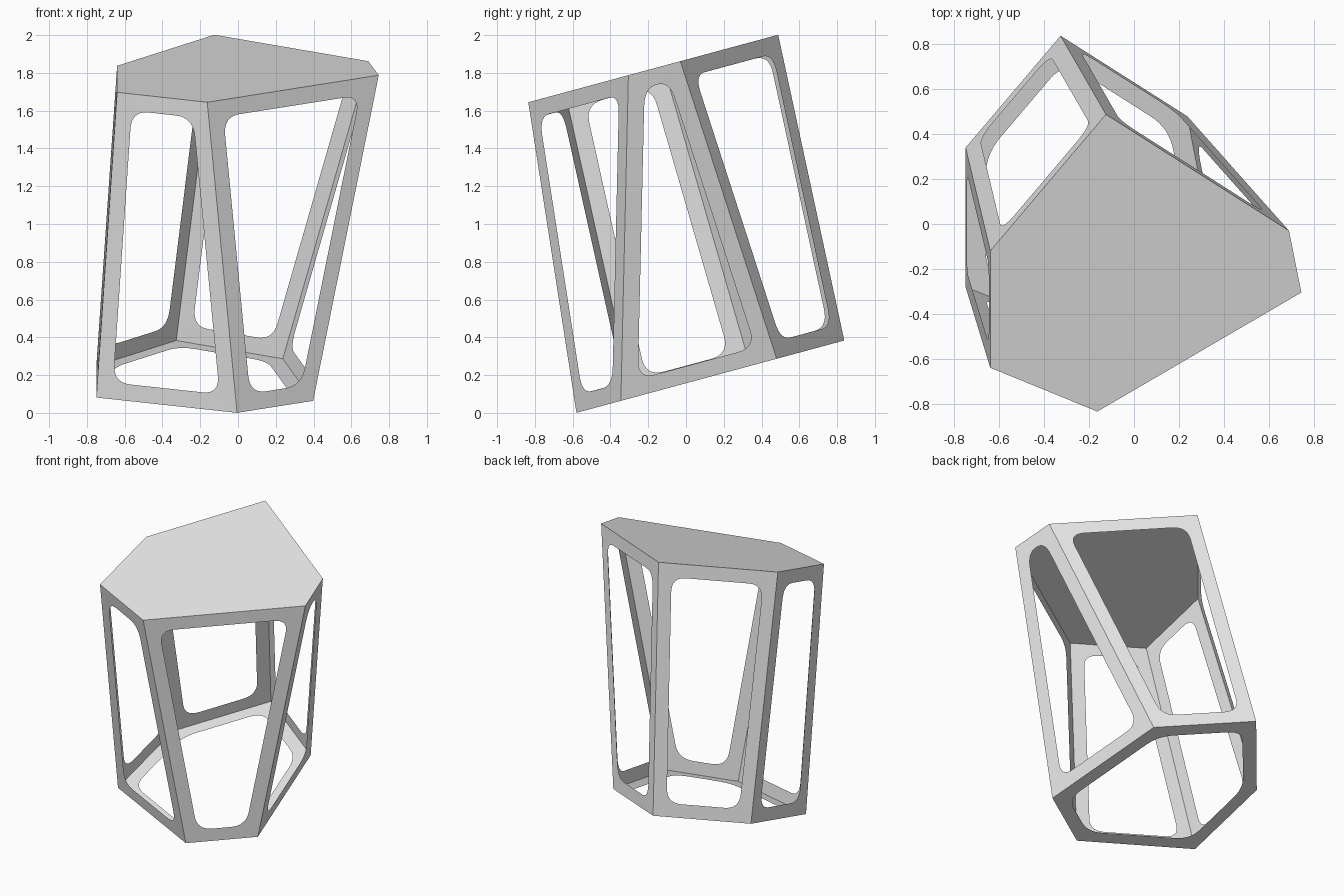
import bpy
import bmesh
from mathutils import Vector

cube = bpy.data.objects.get("Cube")
if cube:
    bpy.data.objects.remove(cube)

MARGIN = 0.09   # width of the frame strips
ROUND = 0.1     # length cut from each edge at an opening's corner
STEPS = 8

grey = bpy.data.materials.new("plain_grey")
grey.use_nodes = True
grey.diffuse_color = (0.8, 0.8, 0.8, 1)
grey.node_tree.nodes["Principled BSDF"].inputs["Base Color"].default_value = (0.8, 0.8, 0.8, 1)

# Both hexagons lie on parallel tilted planes
SLOPE = 0.27


def tilted(points, height):
    return [Vector((x, y, height + SLOPE * y)) for x, y in points]


top = tilted([(-0.64, -0.64), (-0.163, -0.835), (0.745, -0.305),
              (0.69, -0.03), (-0.125, 0.488), (-0.64, -0.12)], 1.87)
base = tilted([(-0.75, -0.28), (-0.005, -0.58), (0.398, -0.345),
               (0.237, 0.48), (-0.327, 0.838), (-0.75, 0.34)], 0.157)


def finish(bm, name):
    bmesh.ops.remove_doubles(bm, verts=bm.verts, dist=0.0001)
    mesh = bpy.data.meshes.new(name)
    bm.to_mesh(mesh)
    bm.free()
    mesh.materials.append(grey)
    obj = bpy.data.objects.new(name, mesh)
    bpy.context.collection.objects.link(obj)
    return obj


def inset(loop):
    """Move every edge of a planar loop inward by the margin."""
    n = len(loop)
    normal = (loop[1] - loop[0]).cross(loop[-1] - loop[0]).normalized()
    inward = [normal.cross(loop[(i + 1) % n] - loop[i]).normalized() for i in range(n)]
    return [loop[i] + MARGIN * (inward[i - 1] + inward[i]) / (1 + inward[i - 1].dot(inward[i]))
            for i in range(n)]


def rounded(loop):
    """Return one curved list of points for each corner."""
    n = len(loop)
    arcs = []
    for i, p in enumerate(loop):
        ends = []
        for q in (loop[i - 1], loop[(i + 1) % n]):
            d = q - p
            ends.append(p + d.normalized() * min(ROUND, d.length * 0.48))
        a, b = ends
        ts = [k / STEPS for k in range(STEPS + 1)]
        arcs.append([a * (1 - t) ** 2 + p * 2 * t * (1 - t) + b * t * t for t in ts])
    return arcs


def open_panel(name, loop):
    """Flat panel with a rounded opening."""
    bm = bmesh.new()
    n = len(loop)
    corners = [bm.verts.new(p) for p in loop]
    arcs = [[bm.verts.new(p) for p in arc] for arc in rounded(inset(loop))]
    for i in range(n):
        j = (i + 1) % n
        bm.faces.new((corners[i], corners[j], arcs[j][0], arcs[i][-1]))
        for a, b in zip(arcs[i], arcs[i][1:]):
            bm.faces.new((corners[i], b, a))
    return finish(bm, name)


# Solid top
bm = bmesh.new()
bm.faces.new([bm.verts.new(p) for p in top])
finish(bm, "top_cover")

# Open base
open_panel("base_frame", base[::-1])

# Six open sides
names = ["front_right", "front_left", "left", "back_left", "back_right", "right"]
for i, side in enumerate(names):
    j = (i + 1) % len(names)
    open_panel(side + "_frame", [base[i], base[j], top[j], top[i]])
